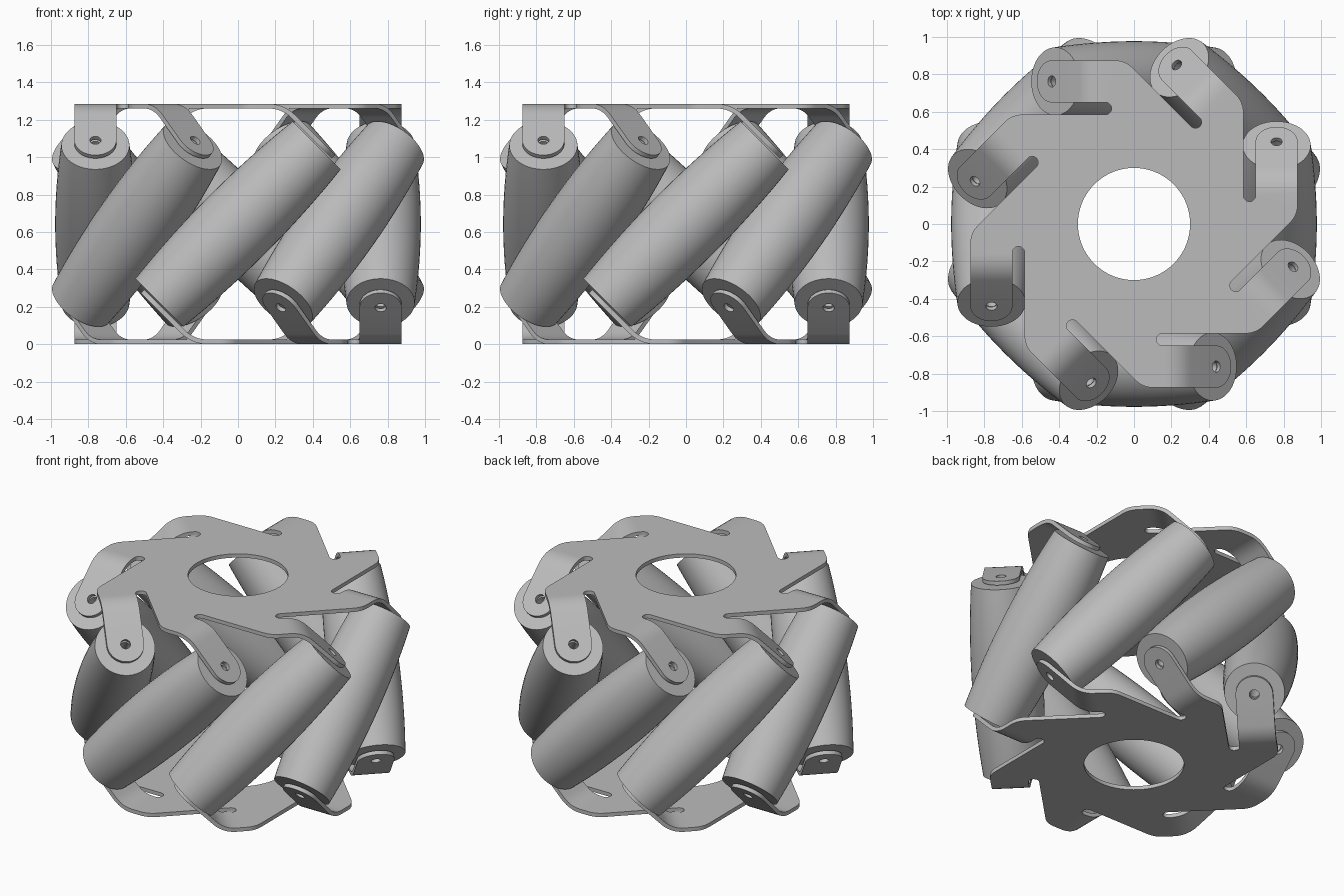
import bpy, bmesh
from math import sin, cos, tan, pi, radians, sqrt
from mathutils import Matrix, Vector

cube = bpy.data.objects.get("Cube")
if cube:
    bpy.data.objects.remove(cube)

COUNT = 8
HEIGHT = 1.285
HUB_R, BORE_R = 0.3, 0.03
OUTER, INNER, SLOT = 0.875, 0.65, 0.585     # distances of tab edges and slot edge
AXIS = (OUTER + INNER) / 2                  # radial distance of the roller axes
SHEET = 0.025
BEND_X, BEND_T = 0.2455, 0.08               # fold line and its tangent length
HOLE_X = 0.44
STEP = 2 * pi / COUNT

grey = bpy.data.materials.new("light_grey_metal")
grey.use_nodes = True
grey.diffuse_color = (0.5, 0.5, 0.5, 1)
grey.node_tree.nodes["Principled BSDF"].inputs["Base Color"].default_value = (0.5, 0.5, 0.5, 1)


def arc(cx, cy, r, a0, a1, n):
    """Points of an arc, angles in degrees."""
    angles = [radians(a0 + (a1 - a0) * i / n) for i in range(n + 1)]
    return [(cx + r * cos(a), cy + r * sin(a)) for a in angles]


def loop(bm, pts):
    """Closed loop of edges through the points."""
    vs = [bm.verts.new(p) for p in pts]
    return [bm.edges.new((vs[i - 1], vs[i])) for i in range(len(vs))]


def fill(bm, outline, hole, normal):
    edges = loop(bm, outline) + loop(bm, hole)
    bmesh.ops.triangle_fill(bm, edges=edges, use_beauty=True, normal=normal)


def finish(bm, name):
    mesh = bpy.data.meshes.new(name)
    bm.to_mesh(mesh)
    bm.free()
    mesh.materials.append(grey)
    obj = bpy.data.objects.new(name, mesh)
    bpy.context.scene.collection.objects.link(obj)
    return obj


def activate(obj):
    bpy.ops.object.select_all(action='DESELECT')
    obj.select_set(True)
    bpy.context.view_layer.objects.active = obj


# Flat plate: one sector of the outline repeated around the hub
root = BEND_X - BEND_T
corner_r = 0.13
corner_x = OUTER - SLOT * sqrt(2)
slot_r = (INNER - SLOT) / 2
sector = arc(corner_x + corner_r * tan(pi / 8), corner_r - OUTER, corner_r, 225, 270, 6)
sector += [(root, -OUTER), (root, -INNER)]
sector += arc(0.12 + slot_r, -(INNER + SLOT) / 2, slot_r, 270, 90, 10)

bm = bmesh.new()
outline = []
for k in range(COUNT):
    turn = Matrix.Rotation(k * STEP, 3, 'Z')
    outline += [turn @ Vector((x, y, HEIGHT)) for x, y in sector]
hub = [(x, y, HEIGHT) for x, y in arc(0, 0, HUB_R, 0, 360, 64)[:-1]]
fill(bm, outline, hub, (0, 0, 1))

# Folded tabs: curved strip, then a round end with a pin hole
fold_r = BEND_T / tan(pi / 8)
path = [(root + fold_r * sin(a), HEIGHT - fold_r * (1 - cos(a)))
        for a in [pi / 4 * i / 6 for i in range(7)]]
end_x, end_z = path[-1]
hole_u = (HOLE_X - end_x) * sqrt(2)
tab = [(0, -INNER), (0, -OUTER)] + arc(hole_u, -AXIS, (OUTER - INNER) / 2, -90, 90, 20)
pin = arc(hole_u, -AXIS, BORE_R, 0, 360, 20)[:-1]
for k in range(COUNT):
    turn = Matrix.Rotation(k * STEP, 3, 'Z')

    def slope(pts):
        return [turn @ Vector((end_x + u / sqrt(2), y, end_z - u / sqrt(2))) for u, y in pts]

    rows = [[bm.verts.new(turn @ Vector((x, -y, z))) for y in (OUTER, INNER)] for x, z in path]
    for a, b in zip(rows, rows[1:]):
        bm.faces.new((a[0], b[0], b[1], a[1]))
    fill(bm, slope(tab), slope(pin), turn @ Vector((1, 0, 1)))

bmesh.ops.remove_doubles(bm, verts=bm.verts, dist=0.0005)
bmesh.ops.recalc_face_normals(bm, faces=bm.faces)
bm.normal_update()
if sum(f.normal.z for f in bm.faces) < 0:
    bmesh.ops.reverse_faces(bm, faces=bm.faces)

# Top plate gets its thickness, bottom plate is the same part turned over
top_plate = finish(bm, "top_plate")
activate(top_plate)
thick = top_plate.modifiers.new("thickness", 'SOLIDIFY')
thick.thickness = SHEET
thick.offset = -1
bpy.ops.object.modifier_apply(modifier=thick.name)
bpy.ops.object.shade_smooth_by_angle(angle=radians(30))

bottom_plate = bpy.data.objects.new("bottom_plate", top_plate.data)
bpy.context.scene.collection.objects.link(bottom_plate)
bottom_plate.matrix_world = Matrix.Translation((0, 0, HEIGHT)) @ Matrix.Rotation(pi, 4, 'Y')

# Barrel roller: lathed profile with a through bore
half, mid_r, end_r = 0.595, 0.215, 0.182
bm = bmesh.new()
profile = [(BORE_R, -half)]
for i in range(17):
    t = i / 8 - 1
    profile.append((mid_r - (mid_r - end_r) * t * t, half * t))
profile.append((BORE_R, half))
edges = loop(bm, [(r, 0, z) for r, z in profile])
bmesh.ops.spin(bm, geom=list(bm.verts) + edges, axis=(0, 0, 1), cent=(0, 0, 0),
               angle=2 * pi, steps=48, use_merge=True)
bmesh.ops.remove_doubles(bm, verts=bm.verts, dist=0.0005)
bmesh.ops.recalc_face_normals(bm, faces=bm.faces)
roller = finish(bm, "roller_1")
activate(roller)
bpy.ops.object.shade_smooth_by_angle(angle=radians(30))

# Eight rollers leaning at 45 degrees around the hub
for k in range(COUNT):
    if k:
        roller = bpy.data.objects.new(f"roller_{k + 1}", roller.data)
        bpy.context.scene.collection.objects.link(roller)
    roller.matrix_world = (Matrix.Rotation(k * STEP, 4, 'Z')
                           @ Matrix.Translation((0, -AXIS, HEIGHT / 2))
                           @ Matrix.Rotation(pi / 4, 4, 'Y'))
